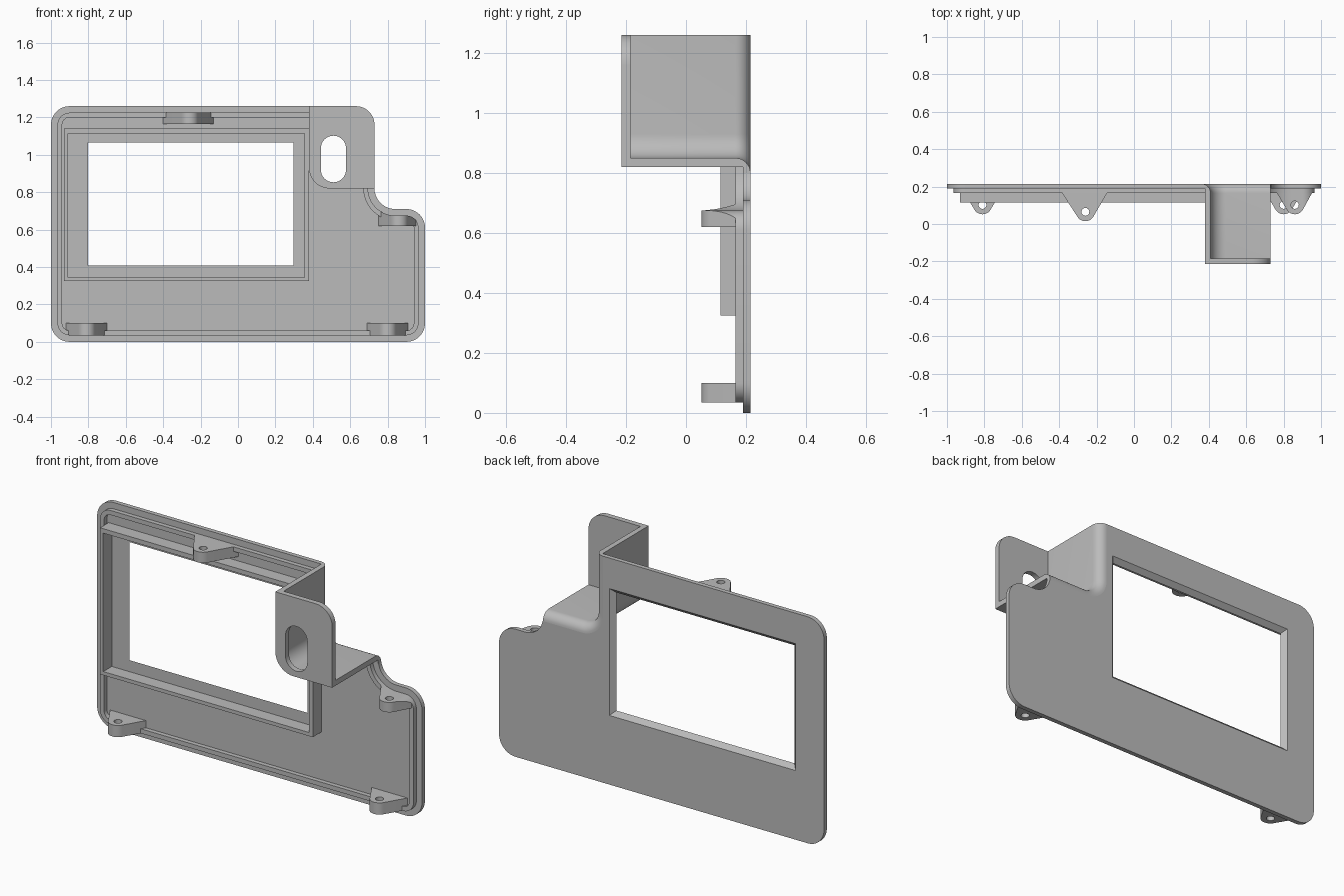
import bpy, bmesh
from math import radians, cos, sin, acos, atan2, hypot, degrees, pi

if "Cube" in bpy.data.objects:
    bpy.data.objects.remove(bpy.data.objects["Cube"], do_unlink=True)

grey = bpy.data.materials.new("plain grey")
grey.use_nodes = True
grey.diffuse_color = (0.5, 0.5, 0.5, 1)
grey.node_tree.nodes["Principled BSDF"].inputs["Base Color"].default_value = (0.5, 0.5, 0.5, 1)

BACK, INNER = 0.215, 0.19      # plate faces
TOP, SIDE = 1.26, 0.73         # top edge, right edge of the pocket


def arc(cx, cy, r, a0, a1, n=12):
    steps = [radians(a0 + (a1 - a0) * i / n) for i in range(n + 1)]
    return [(cx + r * cos(a), cy + r * sin(a)) for a in steps]


def rect(x0, x1, z0, z1):
    return [(x0, z0), (x1, z0), (x1, z1), (x0, z1)]


def loft(name, rings, closed=False):
    """Skin equal-length closed rings of 3D points, capping both ends."""
    bm = bmesh.new()
    vs = [[bm.verts.new(p) for p in ring] for ring in rings]
    n = len(vs[0])
    for a, b in zip(vs, vs[1:]):
        for i in range(n):
            j = (i + 1) % n
            bm.faces.new((a[i], a[j], b[j], b[i]))
    bm.faces.new(vs[0])
    bm.faces.new(vs[-1])
    bmesh.ops.recalc_face_normals(bm, faces=bm.faces)
    mesh = bpy.data.meshes.new(name)
    bm.to_mesh(mesh)
    bm.free()
    mesh.materials.append(grey)
    ob = bpy.data.objects.new(name, mesh)
    bpy.context.collection.objects.link(ob)
    return ob


def prism_y(name, pts, y0, y1, pts_end=None):
    return loft(name, [[(x, y0, z) for x, z in pts],
                       [(x, y1, z) for x, z in (pts_end or pts)]])


def prism_z(name, pts, z0, z1):
    return loft(name, [[(x, y, z) for x, y in pts] for z in (z0, z1)])


def boolean(ob, cutter, op="DIFFERENCE"):
    mod = ob.modifiers.new("cut", "BOOLEAN")
    mod.operation, mod.object, mod.solver = op, cutter, "EXACT"
    bpy.context.view_layer.objects.active = ob
    bpy.ops.object.modifier_apply(modifier=mod.name)
    bpy.data.objects.remove(cutter, do_unlink=True)


def outline(d, start=0.38, end=180):
    """Plate edge moved inward by d, from the top round to under the pocket."""
    r = 0.1 - d
    return ([(start, TOP - d)]
            + arc(-0.9, 1.16, r, 90, 180) + arc(-0.9, 0.1, r, 180, 270)
            + arc(0.9, 0.1, r, 270, 360) + arc(0.9, 0.61, r, 0, 90)
            + arc(0.84, 0.82, 0.11 + d, 270, end))


def pocket_path(d):
    """Pocket wall line, pushed outward by d, from its right end to the top."""
    return ([(SIDE, 0.85 - d)] + arc(0.49, 0.93, 0.08 + d, 270, 180)
            + [(0.41 - d, TOP)])


# Main plate with a chamfered screen opening
plate = prism_y("back_plate", outline(0, 0.36, 190) + pocket_path(0.05), INNER, BACK)
c = 0.05
opening = rect(-0.8, 0.295, 0.41, 1.065)
wide = rect(-0.8 - c, 0.295 + c, 0.41 - c, 1.065 + c)
boolean(plate, prism_y("opening_cutter", opening, INNER - 0.001, INNER + c, wide))

# Locating lip just inside the edge
prism_y("edge_lip", outline(0.035) + outline(0.06)[::-1], 0.165, INNER)

# Raised frame around the opening
frame = prism_y("screen_frame", rect(-0.93, 0.38, 0.325, 1.14), 0.115, INNER)
boolean(frame, prism_y("frame_cutter", rect(-0.91, 0.355, 0.345, 1.115), 0, 0.3))

# Pocket walls, flared into the plate at the back
section = ([(0, -0.185)] + arc(0.05, 0.165, 0.05, 180, 90, 8)
           + [(0.05, INNER), (0.03, INNER), (0.03, -0.185)])
lines = [(pocket_path(d), y) for d, y in section]
loft("pocket_walls", [[(line[i][0], y, line[i][1]) for line, y in lines]
                      for i in range(len(lines[0][0]))])

# Pocket front with its upright slot
front = prism_y("pocket_front", pocket_path(0.03) + arc(SIDE - 0.1, TOP - 0.1, 0.1, 90, 0),
                -BACK, -0.185)
slot = arc(0.51, 1.035, 0.067, 0, 180, 20) + arc(0.51, 0.92, 0.067, 180, 360, 20)
boolean(front, prism_y("slot_cutter", slot, -0.3, 0))


# Screw lugs: tapered tabs with a round, drilled tip, trimmed to the lip line
def lug(name, cx, x0, x1, cy, z0, z1):
    r = 0.05
    h = INNER - cy

    def tangent(w):
        return degrees(acos(r / hypot(w, h)) - atan2(h, w))

    tip = arc(cx, cy, r, 180 + tangent(cx - x0), 360 - tangent(x1 - cx), 16)
    ob = prism_z(name, [(x0, INNER)] + tip + [(x1, INNER)], z0, z1)
    boolean(ob, prism_z("drill", arc(cx, cy, 0.021, 0, 345, 23), -1, 2))
    boolean(ob, prism_y("trim", outline(0.035), -0.5, 0.5), "INTERSECT")


lug("lower_right_lug", -0.81, -0.92, -0.70, 0.102, 0.02, 0.10)
lug("lower_left_lug", 0.80, 0.69, 0.91, 0.102, 0.02, 0.10)
lug("upper_left_lug", 0.86, 0.75, 0.965, 0.102, 0.62, 0.70)
lug("top_lug", -0.26, -0.40, -0.13, 0.065, 1.165, 1.25)

# Smooth the rounded parts, keep the edges crisp
for ob in bpy.context.scene.objects:
    ob.select_set(ob.type == "MESH")
bpy.ops.object.shade_smooth_by_angle(angle=radians(30))
